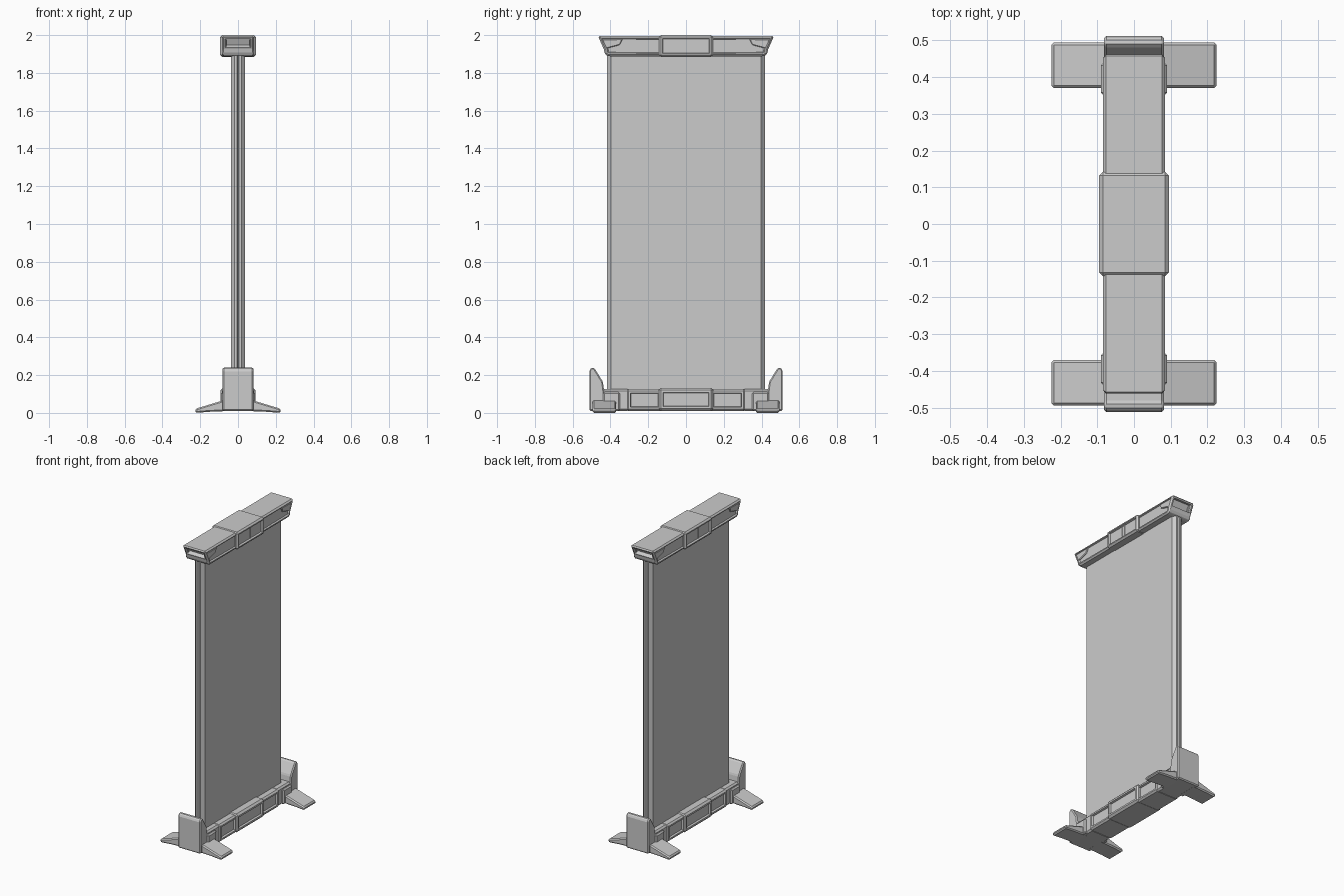
import bpy, bmesh
from mathutils import Vector

if "Cube" in bpy.data.objects:
    bpy.data.objects.remove(bpy.data.objects["Cube"])

grey = bpy.data.materials.new("light_grey")
grey.diffuse_color = (0.6, 0.6, 0.6, 1)
grey.use_nodes = True
grey.node_tree.nodes["Principled BSDF"].inputs["Base Color"].default_value = grey.diffuse_color


def prism(name, profile, lo, hi, axis, bevel=0.0, recesses=()):
    """Extrude a 2D profile along an axis; recesses = (direction, border, depth)."""
    place = {"x": lambda p, d: (d, p[0], p[1]),
             "y": lambda p, d: (p[0], d, p[1]),
             "z": lambda p, d: (p[0], p[1], d)}[axis]
    bm = bmesh.new()
    a = [bm.verts.new(place(p, lo)) for p in profile]
    b = [bm.verts.new(place(p, hi)) for p in profile]
    bm.faces.new(a)
    bm.faces.new(b[::-1])
    n = len(profile)
    for i in range(n):
        j = (i + 1) % n
        bm.faces.new((a[j], a[i], b[i], b[j]))
    bmesh.ops.recalc_face_normals(bm, faces=bm.faces[:])
    if bevel:
        bmesh.ops.bevel(bm, geom=bm.edges[:], offset=bevel, segments=1,
                        affect='EDGES', clamp_overlap=True)
    for direction, border, depth in recesses:
        bm.normal_update()
        d = Vector(direction).normalized()
        f = max((f for f in bm.faces if f.normal.dot(d) > 0.97),
                key=lambda f: f.calc_area(), default=None)
        if f:
            bmesh.ops.inset_individual(bm, faces=[f], thickness=border)
            bmesh.ops.inset_individual(bm, faces=[f], thickness=0.005, depth=-depth)
    me = bpy.data.meshes.new(name)
    bm.to_mesh(me)
    bm.free()
    me.materials.append(grey)
    ob = bpy.data.objects.new(name, me)
    bpy.context.collection.objects.link(ob)
    return ob


def rect(u0, u1, v0, v1):
    return [(u0, v0), (u1, v0), (u1, v1), (u0, v1)]


def flip(profile, s):
    return [(s * u, v) for u, v in profile]


def both(border, depth):
    return [((1, 0, 0), border, depth), ((-1, 0, 0), border, depth)]


# Screen with chamfered, grooved side rails
half = [(0.038, -0.398), (0.038, 0.398), (0.018, 0.418), (0.006, 0.418), (0, 0.410)]
outline = half + [(-0.006, 0.418), (-0.018, 0.418), (-0.038, 0.398),
                  (-0.038, -0.398), (-0.018, -0.418), (-0.006, -0.418),
                  (0, -0.410), (0.006, -0.418), (0.018, -0.418)]
prism("screen", outline, 0.10, 1.91, "z")

# Centre blocks of header and base
prism("header_centre", rect(-0.142, 0.142, 1.885, 2.0), -0.095, 0.095, "x",
      0.010, both(0.010, 0.012))
prism("base_centre", rect(-0.145, 0.145, 0.01, 0.132), -0.093, 0.093, "x",
      0.012, both(0.016, 0.012))

for s, side in ((1, "back"), (-1, "front")):
    # Header arm flaring out to a hollow end
    arm = [(0, 1.888), (0.412, 1.888), (0.432, 1.90), (0.432, 1.918),
           (0.466, 1.995), (0, 1.995)]
    prism("header_arm_" + side, flip(arm, s), -0.085, 0.085, "x", 0.009,
          both(0.008, 0.009) + [((0, s * 0.077, -0.034), 0.012, 0.025)])
    pad = [(0.350, 1.948), (0.425, 1.928), (0.445, 1.978), (0.335, 1.980)]
    for m in (1, -1):
        prism("header_pad_" + side, flip(pad, s), m * 0.06, m * 0.083, "x", 0.004)

    # Base arm with recessed panel, then solid end
    prism("base_arm_" + side, rect(*sorted((s * 0.125, s * 0.315)), 0.01, 0.126),
          -0.084, 0.084, "x", 0.010, both(0.014, 0.012))
    prism("base_end_" + side,
          flip([(0.30, 0.01), (0.47, 0.01), (0.47, 0.126), (0.30, 0.126)], s),
          -0.078, 0.078, "x", 0.010)

    # Tall end guard
    guard = [(0.42, 0.01), (0.512, 0.01), (0.512, 0.226), (0.496, 0.242),
             (0.484, 0.236), (0.440, 0.165), (0.434, 0.12)]
    prism("end_guard_" + side, flip(guard, s), -0.082, 0.082, "x", 0.008)

    # Sloping feet
    for m, lr in ((1, "right"), (-1, "left")):
        foot = [(0.05, 0.010), (0.15, 0.006), (0.225, 0.0), (0.225, 0.022),
                (0.08, 0.066), (0.05, 0.072)]
        y0, y1 = sorted((s * 0.37, s * 0.495))
        prism("foot_%s_%s" % (side, lr), flip(foot, m), y0, y1, "y", 0.007)
        # Collar where the foot meets the base
        collar = rect(*sorted((m * 0.06, m * 0.090)), 0.01, 0.11)
        prism("foot_collar_%s_%s" % (side, lr), collar,
              *sorted((s * 0.35, s * 0.44)), "y", 0.008)
